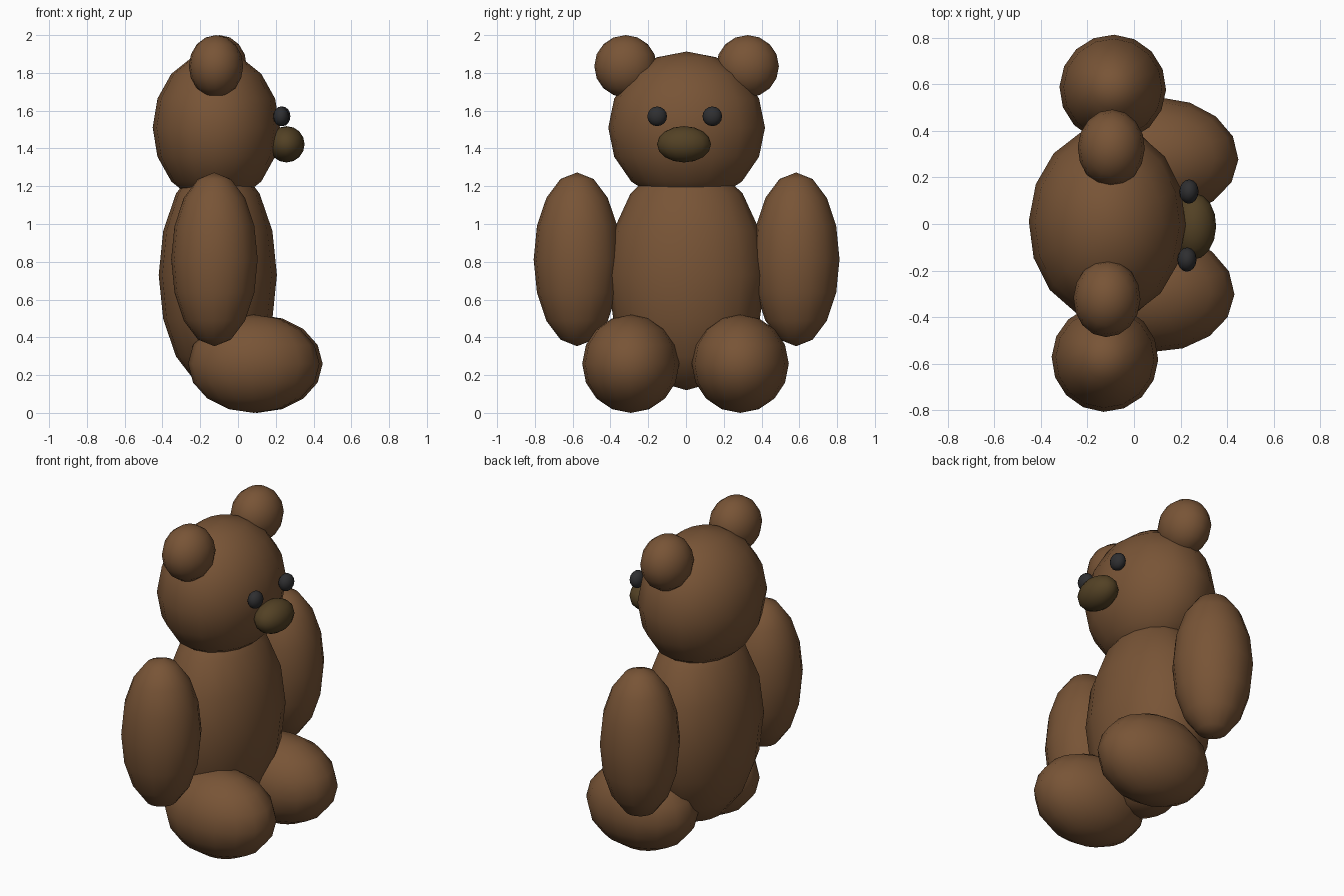
import bpy
from mathutils import Matrix, Vector

if "Cube" in bpy.data.objects:
    bpy.data.objects.remove(bpy.data.objects["Cube"])

TURN = Matrix.Rotation(-0.029, 4, 'Z')  # the whole toy is turned slightly


def material(name, rgb):
    m = bpy.data.materials.new(name)
    m.diffuse_color = (*rgb, 1)
    m.use_nodes = True
    m.node_tree.nodes["Principled BSDF"].inputs["Base Color"].default_value = m.diffuse_color
    return m


brown = material("brown fur", (0.188, 0.089, 0.037))
dark_brown = material("dark brown nose", (0.086, 0.053, 0.018))
black = material("black eye", (0.028, 0.028, 0.030))


def ball(name, centre, radii, mat):
    """Smooth low-poly ellipsoid placed in the turned frame."""
    bpy.ops.mesh.primitive_uv_sphere_add(segments=16, ring_count=8, radius=1)
    ob = bpy.context.object
    ob.name = name
    ob.data.transform(TURN @ Matrix.Translation(Vector(centre))
                      @ Matrix.Diagonal((*radii, 1)))
    ob.data.materials.append(mat)
    bpy.ops.object.shade_smooth()
    return ob


def pair(name, centre, radii, mat):
    x, y, z = centre
    ball("left_" + name, (x, y, z), radii, mat)
    ball("right_" + name, (x, -y, z), radii, mat)


# Torso and head
ball("body", (-0.107, 0, 0.73), (0.313, 0.42, 0.61), brown)
ball("head", (-0.115, 0, 1.51), (0.337, 0.415, 0.403), brown)

# Limbs
pair("arm", (-0.108, 0.58, 0.813), (0.229, 0.23, 0.46), brown)
pair("leg", (0.092, 0.29, 0.26), (0.348, 0.257, 0.26), brown)

# Face and ears
pair("ear", (-0.107, 0.323, 1.835), (0.144, 0.166, 0.165), brown)
pair("eye", (0.232, 0.146, 1.57), (0.041, 0.052, 0.052), black)
ball("nose", (0.257, -0.003, 1.422), (0.096, 0.143, 0.096), dark_brown)
